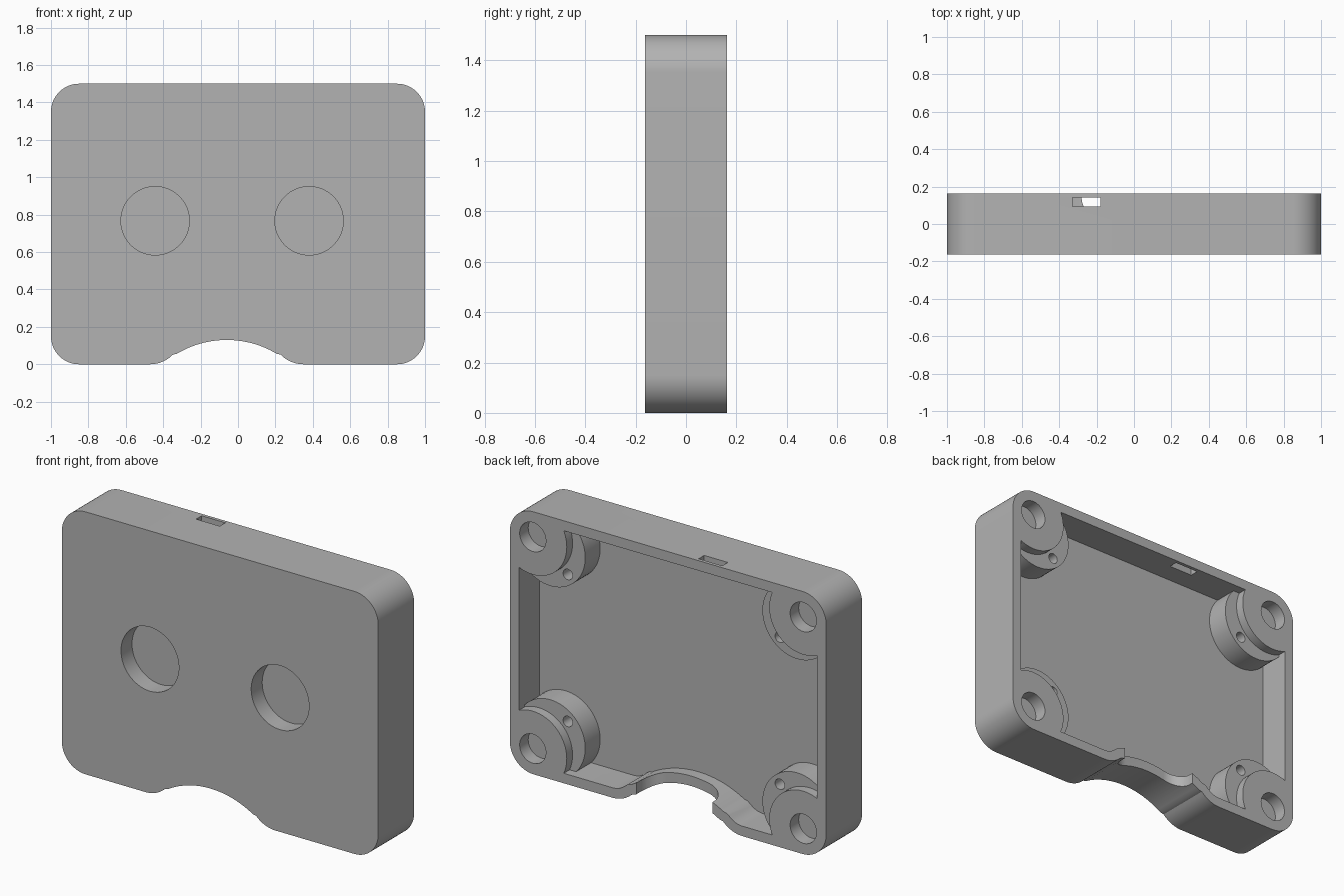
import bpy, bmesh
from math import sin, cos, pi, radians
from mathutils import Vector

cube = bpy.data.objects.get("Cube")
if cube:
    bpy.data.objects.remove(cube, do_unlink=True)

WIDTH, HEIGHT, HALF_DEPTH = 1.0, 1.5, 0.1625
WALL, FLOOR_Y, CORNER = 0.057, -0.025, 0.15
ARCH_X = -0.06

grey = bpy.data.materials.new("plain grey")
grey.use_nodes = True
grey.diffuse_color = (0.45, 0.45, 0.45, 1)
grey.node_tree.nodes["Principled BSDF"].inputs["Base Color"].default_value = (0.45, 0.45, 0.45, 1)


def prism(name, points, y0, y1, along_z=False):
    """Extrude an outline through y, or through z when along_z is set."""
    bm = bmesh.new()
    place = (lambda a, b: (a, b, y0)) if along_z else (lambda a, b: (a, y0, b))
    face = bm.faces.new([bm.verts.new(place(a, b)) for a, b in points])
    new = bmesh.ops.extrude_face_region(bm, geom=[face])["geom"]
    move = Vector((0, 0, y1 - y0)) if along_z else Vector((0, y1 - y0, 0))
    bmesh.ops.translate(bm, vec=move, verts=[v for v in new if isinstance(v, bmesh.types.BMVert)])
    bmesh.ops.recalc_face_normals(bm, faces=bm.faces)
    mesh = bpy.data.meshes.new(name)
    bm.to_mesh(mesh)
    bm.free()
    mesh.materials.append(grey)
    obj = bpy.data.objects.new(name, mesh)
    bpy.context.collection.objects.link(obj)
    return obj


def arc(cx, cz, r, start, end, steps):
    angles = [radians(start + (end - start) * i / steps) for i in range(steps + 1)]
    return [(cx + r * cos(a), cz + r * sin(a)) for a in angles]


def disc(name, x, z, r, y0, y1, steps=64):
    return prism(name, arc(x, z, r, 0, 360, steps)[:-1], y0, y1)


def box(name, x0, x1, y0, y1, z0, z1):
    return prism(name, [(x0, z0), (x1, z0), (x1, z1), (x0, z1)], y0, y1)


def cut(target, cutter):
    mod = target.modifiers.new("cut", "BOOLEAN")
    mod.operation, mod.solver, mod.object = "DIFFERENCE", "EXACT", cutter
    bpy.context.view_layer.objects.active = target
    bpy.ops.object.modifier_apply(modifier=mod.name)
    bpy.data.objects.remove(cutter, do_unlink=True)


def inset(points, d):
    """Move a counter-clockwise outline inwards by d."""
    result = []
    for i, p in enumerate(points):
        t = (Vector(points[(i + 1) % len(points)]) - Vector(points[i - 1])).normalized()
        result.append((p[0] - t.y * d, p[1] + t.x * d))
    return result


# Rounded outline with a shallow arch in the bottom edge
fillet = arc(ARCH_X - 0.41, 0.17, 0.17, -90, -44, 8)
arch = arc(ARCH_X, 0.13 - 0.52, 0.52, 121, 59, 24)
mirrored = [(2 * ARCH_X - x, z) for x, z in reversed(fillet)]
outline = []
for sx, sz, start in ((-1, 0, 180), (1, 0, 270), (1, 1, 0), (-1, 1, 90)):
    cz = HEIGHT - CORNER if sz else CORNER
    outline += arc(sx * (WIDTH - CORNER), cz, CORNER, start, start + 90, 16)
    if start == 180:
        outline += fillet + arch + mirrored

case = prism("case_shell", outline, -HALF_DEPTH, HALF_DEPTH)

# Cavity, leaving the corner pads and the lower screw bosses standing
cavity = prism("cavity_cutter", inset(outline, WALL), FLOOR_Y, 0.3)
corners = [(sx, top) for sx in (-1, 1) for top in (False, True)]


def level(z, top):
    return HEIGHT - z if top else z


for sx, top in corners:
    cut(cavity, disc("corner_pad", sx * 0.855, level(0.145, top), 0.215, -0.2, 0.4))
    cut(cavity, disc("screw_boss", sx * 0.78, level(0.205, top), 0.22, -0.2, 0.11))
cut(case, cavity)

# Blind holes in the pads and bosses
for sx, top in corners:
    cut(case, disc("pad_hole", sx * 0.855, level(0.145, top), 0.083, 0.085, 0.3))
    cut(case, disc("boss_hole", sx * 0.67, level(0.33, top), 0.03, 0.0, 0.14, 32))

# Round recesses in the front
for x in (-0.443, 0.38):
    cut(case, disc("front_recess", x, 0.767, 0.183, -0.3, -0.063))

# Slot through the top wall
cut(case, box("top_slot", -0.33, -0.18, 0.093, 0.143, HEIGHT - 0.15, HEIGHT + 0.1))

# Round-cornered notch in the back of the arched wall
notch = [(0.2, 0.3), (-0.28, 0.3)]
notch += arc(-0.18, 0.14, 0.1, 180, 270, 10) + arc(0.1, 0.14, 0.1, 270, 360, 10)
cut(case, prism("cable_notch", notch, -0.1, 0.3, along_z=True))

bpy.ops.object.select_all(action="DESELECT")
case.select_set(True)
bpy.context.view_layer.objects.active = case
bpy.ops.object.shade_smooth_by_angle(angle=radians(30))
